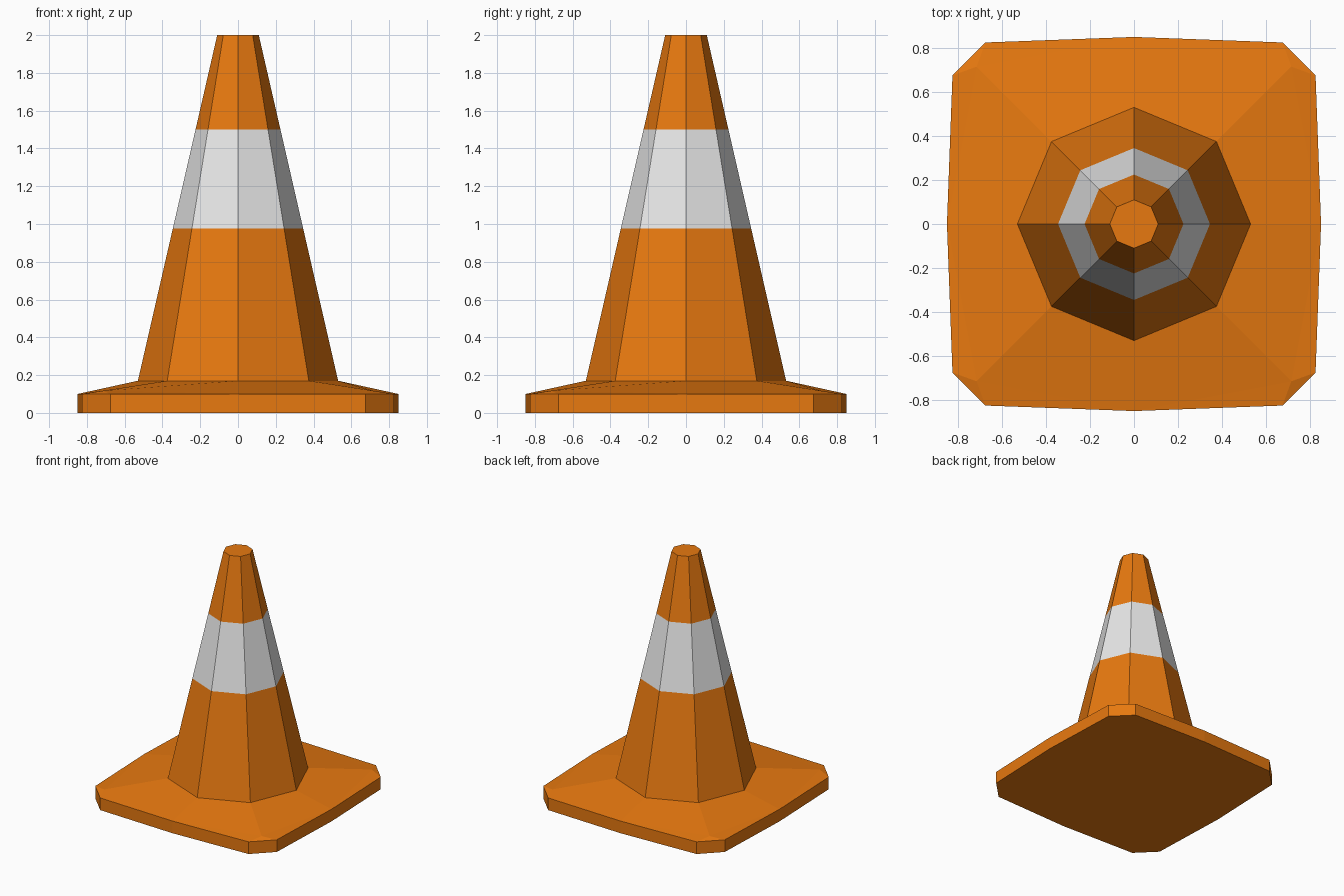
import bpy, bmesh, math

if "Cube" in bpy.data.objects:
    bpy.data.objects.remove(bpy.data.objects["Cube"])


def material(name, rgb):
    m = bpy.data.materials.new(name)
    m.diffuse_color = (*rgb, 1)
    m.use_nodes = True
    m.node_tree.nodes["Principled BSDF"].inputs["Base Color"].default_value = m.diffuse_color
    return m


orange = material("orange", (0.80, 0.19, 0.005))
white = material("white", (0.80, 0.80, 0.80))


def finish(bm, name, mats):
    bmesh.ops.recalc_face_normals(bm, faces=bm.faces)
    me = bpy.data.meshes.new(name)
    bm.to_mesh(me)
    bm.free()
    for m in mats:
        me.materials.append(m)
    ob = bpy.data.objects.new(name, me)
    bpy.context.collection.objects.link(ob)
    return ob


def quarter(x, y, k):
    """Rotate a point by k quarter turns."""
    for _ in range(k):
        x, y = -y, x
    return x, y


def octagon(bm, r, z):
    return [bm.verts.new((r * math.cos(i * math.pi / 4), r * math.sin(i * math.pi / 4), z))
            for i in range(8)]


# Base: bowed square slab with cut corners, its top sloping up to the cone
bm = bmesh.new()
outline = [quarter(x, y, k) for k in range(4)
           for x, y in ((0.85, 0), (0.825, 0.675), (0.675, 0.825))]
low = [bm.verts.new((x, y, 0)) for x, y in outline]
rim = [bm.verts.new((x, y, 0.10)) for x, y in outline]
ridge = [bm.verts.new((*quarter(0.715, 0.715, k), 0.117)) for k in range(4)]
inner = octagon(bm, 0.53, 0.17)
bm.faces.new(low[::-1])
for i in range(12):
    j = (i + 1) % 12
    bm.faces.new((low[i], low[j], rim[j], rim[i]))
for k in range(4):
    mid, a, b, nxt = (rim[(3 * k + n) % 12] for n in range(4))
    o0, o1, o2 = (inner[(2 * k + n) % 8] for n in range(3))
    r = ridge[k]
    bm.faces.new((a, b, r))
    bm.faces.new((mid, a, r))
    bm.faces.new((mid, r, o1, o0))
    bm.faces.new((b, nxt, r))
    bm.faces.new((r, nxt, o2, o1))
bm.faces.new(inner)
finish(bm, "base", [orange])

# Cone: eight-sided taper, with a white band chosen by height
bm = bmesh.new()
rings = [octagon(bm, 0.53 - 0.42 * (z - 0.17) / 1.83, z) for z in (0.17, 0.975, 1.5, 2.0)]
for n in range(3):
    for i in range(8):
        j = (i + 1) % 8
        f = bm.faces.new((rings[n][i], rings[n][j], rings[n + 1][j], rings[n + 1][i]))
        f.material_index = 1 if n == 1 else 0
bm.faces.new(rings[3])
finish(bm, "cone", [orange, white])
